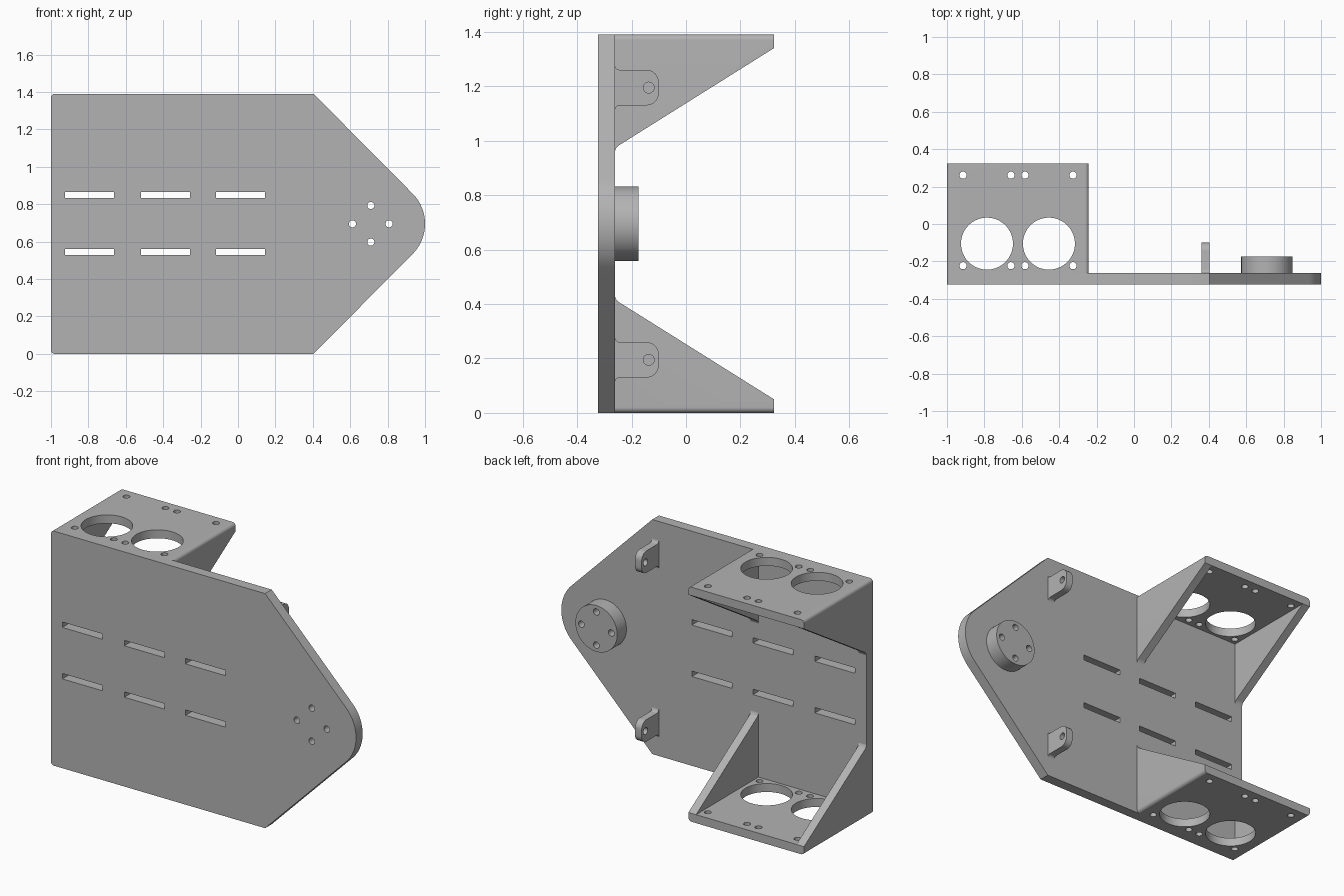
import bpy, bmesh
from math import cos, sin, pi, radians
from mathutils import Matrix, Vector

cube = bpy.data.objects.get("Cube")
if cube:
    bpy.data.objects.remove(cube)

HEIGHT = 1.39
MID = HEIGHT / 2
FRONT, BACK, REAR = -0.323, -0.261, 0.323

grey = bpy.data.materials.new("machined grey")
grey.use_nodes = True
colour = (0.45, 0.45, 0.45, 1)
grey.diffuse_color = colour
grey.node_tree.nodes["Principled BSDF"].inputs["Base Color"].default_value = colour

# How a flat profile (a, b) at depth d maps into space, by extrusion axis
AXES = {"x": lambda a, b, d: (d, a, b),
        "y": lambda a, b, d: (a, d, b),
        "z": lambda a, b, d: (a, b, d)}


def arc(a, b, r, start, end, steps=8):
    """Points on an arc, angles in degrees."""
    angles = [radians(start + (end - start) * i / steps) for i in range(steps + 1)]
    return [(a + r * cos(t), b + r * sin(t)) for t in angles]


def circle(a, b, r, steps=32):
    return arc(a, b, r, 0, 360, steps)[:-1]


def rect(a0, a1, b0, b1):
    return [(a0, b0), (a1, b0), (a1, b1), (a0, b1)]


def prism(name, axis, lo, hi, *profiles):
    """Extrude one or more closed profiles along an axis."""
    bm = bmesh.new()
    place = AXES[axis]
    for points in profiles:
        face = bm.faces.new([bm.verts.new(place(a, b, lo)) for a, b in points])
        grown = bmesh.ops.extrude_face_region(bm, geom=[face])["geom"]
        verts = [g for g in grown if isinstance(g, bmesh.types.BMVert)]
        bmesh.ops.translate(bm, verts=verts, vec=Vector(place(0, 0, hi - lo)))
    bmesh.ops.recalc_face_normals(bm, faces=bm.faces)
    mesh = bpy.data.meshes.new(name)
    bm.to_mesh(mesh)
    bm.free()
    mesh.materials.append(grey)
    obj = bpy.data.objects.new(name, mesh)
    bpy.context.collection.objects.link(obj)
    return obj


def combine(obj, tool, operation="DIFFERENCE"):
    """Apply a boolean and discard the tool."""
    tool.hide_render = True
    mod = obj.modifiers.new("cut", "BOOLEAN")
    mod.object, mod.operation, mod.solver = tool, operation, "EXACT"
    graph = bpy.context.evaluated_depsgraph_get()
    mesh = bpy.data.meshes.new_from_object(obj.evaluated_get(graph))
    obj.modifiers.clear()
    obj.data = mesh
    bpy.data.objects.remove(tool)


def mirrored(obj, name):
    """Copy a lower part to the upper half."""
    mesh = obj.data.copy()
    mesh.transform(Matrix.Translation((0, 0, HEIGHT)) @ Matrix.Diagonal((1, 1, -1, 1)))
    mesh.flip_normals()
    twin = bpy.data.objects.new(name, mesh)
    bpy.context.collection.objects.link(twin)
    return twin


# Base plate with a rounded nose
corner = 0.02
plate = prism("base_plate", "y", FRONT, BACK,
              [(0.404, 0)] + arc(0.771, MID, 0.229, -45, 45, 24) + [(0.404, HEIGHT)]
              + arc(-1 + corner, HEIGHT - corner, corner, 90, 180)
              + arc(-1 + corner, corner, corner, 180, 270))

# Slots in two rows of three
slots = [rect(x, x + 0.262, z - 0.016, z + 0.016)
         for x in (-0.925, -0.519, -0.118) for z in (0.545, 0.85)]
combine(plate, prism("slot_cutter", "y", FRONT - 0.1, BACK + 0.1, *slots))

# Round boss, with four holes shared with the plate
boss = prism("round_boss", "y", BACK, -0.174, circle(0.71, MID, 0.137, 64))
bolts = [circle(0.71 + dx, MID + dz, 0.019)
         for dx, dz in ((0.098, 0), (-0.098, 0), (0, 0.098), (0, -0.098))]
for part in (plate, boss):
    combine(part, prism("bolt_cutter", "y", FRONT - 0.1, 0, *bolts))

# Bracket: a channel section trimmed to sloping side gussets
left, right, wall, tall = -1, -0.242, 0.05, 0.5
bracket = prism("lower_bracket", "y", BACK, REAR,
                arc(left + corner, corner, corner, 180, 270)
                + arc(right - corner, corner, corner, 270, 360)
                + [(right, tall), (right - wall, tall), (right - wall, wall),
                   (left + wall, wall), (left + wall, tall), (left, tall)])
combine(bracket, prism("gusset_trim", "x", left - 0.1, right + 0.1,
                       [(-0.3, -0.1), (0.4, -0.1), (0.4, 0.002), (0.323, 0.05),
                        (-0.248, 0.408), (-0.257, 0.417), (BACK, 0.43), (-0.3, 0.46)]),
        "INTERSECT")

# Large openings and mounting holes in the bracket shelf
holes = [circle(x, -0.105, 0.139, 64) for x in (-0.786, -0.455)]
holes += [circle(x, y, 0.019) for x in (-0.914, -0.658, -0.583, -0.326)
          for y in (-0.223, 0.261)]
combine(bracket, prism("shelf_cutter", "z", -0.1, 0.1, *holes))

# Lug with filleted root and a pin hole
z0, z1, tip, r, root = 0.13, 0.26, -0.1, 0.045, 0.018
lug = prism("lower_lug", "x", 0.361, 0.404,
            arc(BACK + root, z0 - root, root, 180, 90, 4)
            + arc(tip - r, z0 + r, r, -90, 0)
            + arc(tip - r, z1 - r, r, 0, 90)
            + arc(BACK + root, z1 + root, root, 270, 180, 4))
combine(lug, prism("pin_cutter", "x", 0.3, 0.5, circle(-0.137, 0.195, 0.02)))

parts = [plate, boss, bracket, lug,
         mirrored(bracket, "upper_bracket"), mirrored(lug, "upper_lug")]

# Smooth the curved walls and keep the edges sharp
bpy.ops.object.select_all(action="DESELECT")
for part in parts:
    part.select_set(True)
bpy.context.view_layer.objects.active = plate
bpy.ops.object.shade_smooth_by_angle(angle=radians(30))
